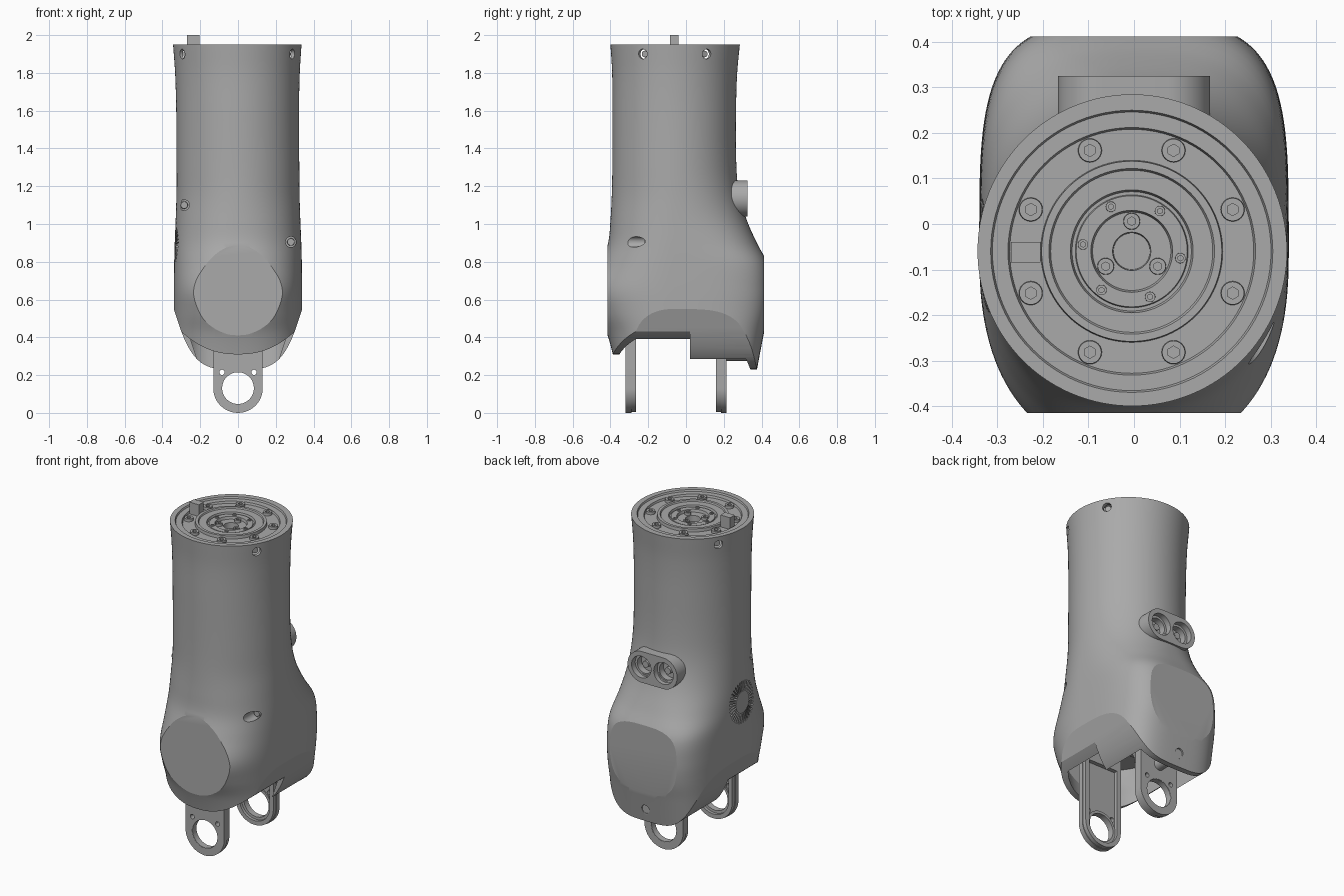
import bpy, bmesh
from math import pi, sin, cos, radians
from mathutils import Vector, Matrix

cube = bpy.data.objects.get("Cube")
if cube:
    bpy.data.objects.remove(cube)

grey = bpy.data.materials.new("housing grey")
grey.use_nodes = True
grey.diffuse_color = (0.4, 0.4, 0.4, 1)
for node in grey.node_tree.nodes:
    if node.type == 'BSDF_PRINCIPLED':
        node.inputs["Base Color"].default_value = (0.4, 0.4, 0.4, 1)

AX, AY, TOP = -0.005, -0.06, 1.95      # column axis and height
parts = []


def finish(name, bm):
    bmesh.ops.recalc_face_normals(bm, faces=bm.faces)
    mesh = bpy.data.meshes.new(name)
    bm.to_mesh(mesh)
    bm.free()
    mesh.materials.append(grey)
    ob = bpy.data.objects.new(name, mesh)
    bpy.context.collection.objects.link(ob)
    parts.append(ob)
    return ob


def cut(ob, *cutters):
    for c in cutters:
        m = ob.modifiers.new("cut", 'BOOLEAN')
        m.operation, m.solver, m.object = 'DIFFERENCE', 'EXACT', c
        with bpy.context.temp_override(object=ob, active_object=ob):
            bpy.ops.object.modifier_apply(modifier=m.name)
        parts.remove(c)
        bpy.data.objects.remove(c)


def add_cyl(bm, p, q, r, r2=None, seg=32):
    p, q = Vector(p), Vector(q)
    d = q - p
    mat = Matrix.Translation((p + q) / 2) @ d.to_track_quat('Z', 'Y').to_matrix().to_4x4()
    bmesh.ops.create_cone(bm, cap_ends=True, segments=seg, radius1=r,
                          radius2=r if r2 is None else r2, depth=d.length, matrix=mat)


def cyl(name, p, q, r, r2=None, seg=32):
    bm = bmesh.new()
    add_cyl(bm, p, q, r, r2, seg)
    return finish(name, bm)


def prism(name, pts, axis, lo, hi):
    bm = bmesh.new()
    place = {'x': lambda a, b, h: (h, a, b), 'y': lambda a, b, h: (a, h, b)}[axis]
    rings = [[bm.verts.new(place(a, b, h)) for a, b in pts] for h in (lo, hi)]
    for ring in rings:
        bm.faces.new(ring)
    n = len(pts)
    for i in range(n):
        j = (i + 1) % n
        bm.faces.new((rings[0][i], rings[0][j], rings[1][j], rings[1][i]))
    return finish(name, bm)


def arc(cx, cz, r, a0, a1, n=24):
    return [(cx + r * cos(radians(a0 + (a1 - a0) * i / n)),
             cz + r * sin(radians(a0 + (a1 - a0) * i / n))) for i in range(n + 1)]


def stadium(w, h, cz, n=24):
    s = (w - h) / 2
    return arc(s, cz, h / 2, -90, 90, n) + arc(-s, cz, h / 2, 90, 270, n)


# Housing sections: height, half width, front depth, back depth, front and back squareness
SECTIONS = [
    (0.20, .34, .30, .43, 2.4, 3.8), (0.42, .34, .358, .472, 2.4, 3.8),
    (0.53, .34, .41, .495, 2.4, 3.8), (0.65, .34, .443, .503, 2.4, 3.8),
    (0.79, .338, .39, .49, 2.3, 3.6), (0.90, .335, .352, .435, 2.2, 2.8),
    (1.02, .33, .34, .382, 2.1, 2.3), (1.15, .326, .333, .343, 2, 2.1),
    (1.30, .325, .33, .327, 2, 2), (1.60, .325, .33, .325, 2, 2),
    (1.80, .33, .331, .331, 2, 2), (1.95, .34, .34, .345, 2, 2)]


def section(z):
    S = SECTIONS
    k = max(i for i in range(len(S) - 1) if S[i][0] <= z + 1e-9 or i == 0)

    def slope(i, c):
        a, b = S[max(i - 1, 0)], S[min(i + 1, len(S) - 1)]
        return (b[c] - a[c]) / (b[0] - a[0])
    h = S[k + 1][0] - S[k][0]
    t = min(max((z - S[k][0]) / h, 0), 1)
    return [S[k][c] * (2*t**3 - 3*t*t + 1) + S[k + 1][c] * (3*t*t - 2*t**3)
            + h * (slope(k, c) * (t**3 - 2*t*t + t) + slope(k + 1, c) * (t**3 - t*t))
            for c in range(1, 6)]


def loft(name, z0, z1, inset, rows, seg=128):
    bm = bmesh.new()
    rings = []
    for i in range(rows + 1):
        z = z0 + (z1 - z0) * i / rows
        w, f, b, nf, nb = section(z)
        ring = []
        for j in range(seg):
            c, s = cos(2 * pi * j / seg), sin(2 * pi * j / seg)
            n, d = (nb, b) if s > 0 else (nf, f)
            x = (w - inset) * abs(c) ** (2 / n) * (1 if c > 0 else -1)
            y = (d - inset) * abs(s) ** (2 / n) * (1 if s > 0 else -1)
            ring.append(bm.verts.new((x + AX * max(0, z - 1.2), y + AY, z)))
        rings.append(ring)
    for a, b in zip(rings, rings[1:]):
        for j in range(seg):
            k = (j + 1) % seg
            bm.faces.new((a[j], a[k], b[k], b[j]))
    bm.faces.new(rings[0])
    bm.faces.new(rings[-1])
    # flat front and back pads, tilted flats on the lower sides
    for co, no in (((0, inset - .415, 0), (0, -1, 0)), ((0, .412 - inset, 0), (0, 1, 0)),
                   ((.34 - inset, 0, .55), (.12, 0, -.04)), ((inset - .34, 0, .55), (-.12, 0, -.04))):
        cutres = bmesh.ops.bisect_plane(bm, geom=bm.verts[:] + bm.edges[:] + bm.faces[:],
                                        plane_co=co, plane_no=Vector(no).normalized(),
                                        clear_outer=True, dist=1e-5)
        edges = [e for e in cutres['geom_cut'] if isinstance(e, bmesh.types.BMEdge)]
        bmesh.ops.holes_fill(bm, edges=edges, sides=0)
    return finish(name, bm)


def lobe_cutter(name, low, power, y0, y1):
    xs = [-.5] + [-.3 + .6 * i / 40 for i in range(41)] + [.5]
    pts = [(x, low + (.43 - low) * min(1, abs(x) / .3) ** power) for x in xs]
    return prism(name, pts + [(.5, 0), (-.5, 0)], 'y', y0, y1)


# Main housing: hollow below, open at the lower sides, recessed on top
body = loft("housing", .2, TOP, 0, 70)
cut(body, loft("hollow", .201, .62, .035, 20),
    lobe_cutter("front_lobe", .31, 2.3, -.6, .02), lobe_cutter("back_lobe", .23, 4, .01, .6),
    cyl("top_recess", (AX, AY, 1.86), (AX, AY, 2.1), .318, seg=96))

# Screw bores in the housing, with recessed socket screws
bores, screws = bmesh.new(), bmesh.new()


def screw_bore(p, d, r, depth):
    p, d = Vector(p), Vector(d)
    add_cyl(bores, p + d * .2, p - d * depth, r)
    add_cyl(screws, p - d * (depth + .01), p - d * (depth - .015), r * .75, r * .65)


for a in (30, 150, 210, 330):
    d = Vector((cos(radians(a)), sin(radians(a)), 0))
    screw_bore(Vector((AX, AY, 1.9)) + d * .334, d, .026, .03)
screw_bore((-.285, -.23, 1.1), (0, -1, 0), .028, .035)
screw_bore((.28, -.25, .905), (0, -1, 0), .028, .045)
add_cyl(bores, (0, .35, .31), (0, .6, .31), .026)
for x in (-.075, .075):
    add_cyl(bores, (x, .24, 1.135), (x, .5, 1.135), .06)

# Round vent of radial slots on the right-hand flank
for i in range(36):
    m = (Matrix.Translation((-.345, -.07, .88)) @ Matrix.Rotation(2 * pi * i / 36, 4, 'X')
         @ Matrix.Translation((0, 0, .095)) @ Matrix.Diagonal((.06, .008, .06, 1)))
    bmesh.ops.create_cube(bores, size=1, matrix=m)
cut(body, finish("bores", bores))
finish("recessed_screws", screws)

# Twin socket on the back
socket = prism("back_socket", stadium(.335, .19, 1.135), 'y', .24, .325)
for x in (-.075, .075):
    cut(socket, cyl("mouth", (x, .29, 1.135), (x, .4, 1.135), .066),
        cyl("bore", (x, .2, 1.135), (x, .4, 1.135), .052))
    cyl("socket_floor", (x, .225, 1.135), (x, .25, 1.135), .054)
    cyl("socket_pin", (x, .24, 1.135), (x, .285, 1.135), .02)

# Hanging bracket arms with ring ends
R = .131


def arm_outline(r, top):
    return arc(0, R, r, 180, 360) + [(r, top), (-r, top)]


for name, outer, inner in (("front_arm", -.32, -.265), ("back_arm", .215, .16)):
    mid = outer + (inner - outer) * .55
    arm = prism(name, arm_outline(R, .6), 'y', min(outer, mid), max(outer, mid))
    cut(arm, cyl("eye", (0, -.5, R), (0, .5, R), .086, seg=48))
    for x in (-.085, .085):
        cut(arm, cyl("hole", (x, -.5, .215), (x, .5, .215), .014, seg=16))
    rim = prism(name + "_rim", arm_outline(R - .004, .6), 'y', min(mid, inner), max(mid, inner))
    cut(rim, prism("channel", arm_outline(R - .03, .52), 'y', -.5, .5))
    ring = cyl(name + "_ring", (0, outer * .98 + inner * .02, R),
               (0, outer * .3 + inner * .7, R), .1, seg=48)
    cut(ring, cyl("eye", (0, -.5, R), (0, .5, R), .084, seg=48))

# Spacer from the back arm to the housing, and the curved inner web above it
cyl("spacer", (0, .2, .31), (0, .385, .31), .034)
prism("inner_web", arc(.04, .30, .12, 0, 90) + [(.04, .6), (.165, .6), (.165, .3)],
      'x', -.13, .13)

# Turned top face
profile = [(.32, .0), (.31, .0), (.306, -.01), (.272, -.01), (.268, -.022), (.2, -.022),
           (.198, -.004), (.182, -.004), (.178, -.012), (.135, -.012), (.131, -.026),
           (.124, -.026), (.122, -.018), (.09, -.018), (.086, -.034), (.042, -.034),
           (.04, -.07), (0, -.07)]
bm = bmesh.new()
verts = [bm.verts.new((r, 0, TOP + z)) for r, z in profile]
edges = [bm.edges.new(e) for e in zip(verts, verts[1:])]
bmesh.ops.spin(bm, geom=verts + edges, axis=(0, 0, 1), cent=(0, 0, 0), angle=2 * pi, steps=96)
bmesh.ops.remove_doubles(bm, verts=bm.verts, dist=1e-5)
bmesh.ops.translate(bm, verts=bm.verts, vec=(AX, AY, 0))
finish("top_flange", bm)


def bolt_circle(name, radius, angles, r, z, height):
    for a in angles:
        x, y = AX + radius * cos(radians(a)), AY + radius * sin(radians(a))
        head = cyl(name, (x, y, z - .01), (x, y, z + height), r, r * .93, 24)
        cut(head, cyl("hex", (x, y, z + height * .2), (x, y, z + .1), r * .5, seg=6))


bolt_circle("flange_bolt", .24, [22.5 + 45 * i for i in range(8)], .027, TOP - .022, .016)
bolt_circle("hub_bolt", .066, (90, 210, 330), .019, TOP - .034, .016)
bolt_circle("hub_dimple", .108, (55, 115, 172, 232, 292, 352), .012, TOP - .018, .005)

# Locating key standing on the flange
prism("locating_key", [(-.27, 1.92), (-.205, 1.92), (-.205, 2.0), (-.27, 2.0)], 'y', -.085, -.04)

# Smooth shading with crisp edges
bpy.ops.object.select_all(action='DESELECT')
for ob in parts:
    ob.select_set(True)
bpy.context.view_layer.objects.active = body
bpy.ops.object.shade_smooth_by_angle(angle=radians(17))
